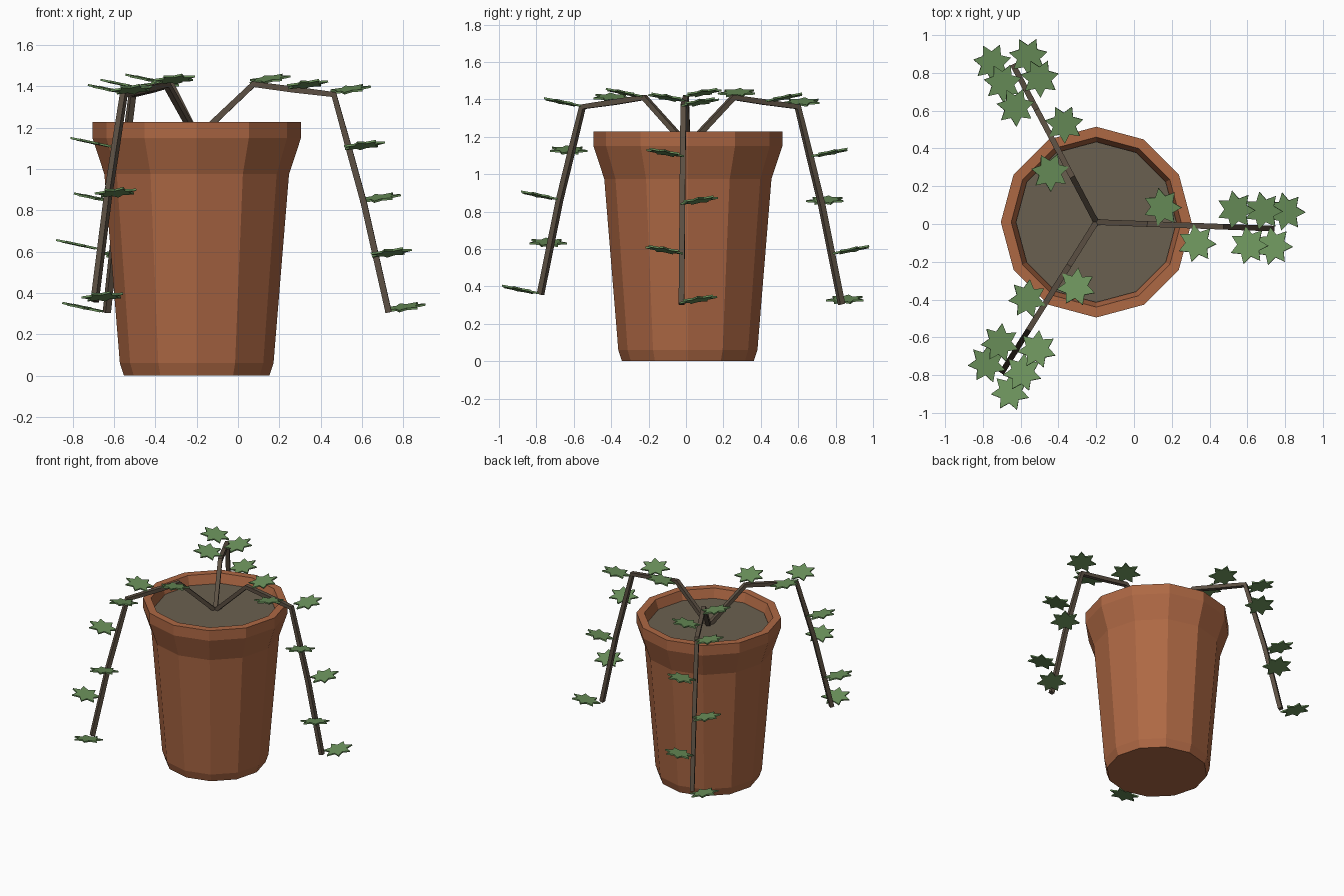
import bpy, bmesh, math
from mathutils import Vector, Matrix

if "Cube" in bpy.data.objects:
    bpy.data.objects.remove(bpy.data.objects["Cube"])

CENTRE = Vector((-0.2, 0.01, 0))


def srgb(r, g, b):
    return tuple(((c / 255 + 0.055) / 1.055) ** 2.4 for c in (r, g, b)) + (1,)


def material(name, *rgb):
    m = bpy.data.materials.new(name)
    m.diffuse_color = srgb(*rgb)
    m.use_nodes = True
    m.node_tree.nodes["Principled BSDF"].inputs["Base Color"].default_value = m.diffuse_color
    return m


terracotta = material("terracotta", 174, 104, 68)
soil_brown = material("soil brown", 106, 96, 80)
stem_brown = material("stem brown", 92, 80, 67)
leaf_green = material("leaf green", 108, 147, 92)


def finish(name, bm, mat):
    bmesh.ops.recalc_face_normals(bm, faces=bm.faces[:])
    me = bpy.data.meshes.new(name)
    bm.to_mesh(me)
    bm.free()
    me.materials.append(mat)
    ob = bpy.data.objects.new(name, me)
    bpy.context.collection.objects.link(ob)
    return ob


def skin(bm, rings):
    """Bridge successive rings and cap both ends."""
    n = len(rings[0])
    vs = [[bm.verts.new(p) for p in ring] for ring in rings]
    for a, b in zip(vs, vs[1:]):
        for i in range(n):
            j = (i + 1) % n
            bm.faces.new((a[i], a[j], b[j], b[i]))
    bm.faces.new(vs[0][::-1])
    bm.faces.new(vs[-1])


def ring(r, z, n=12):
    return [CENTRE + Vector((r * math.cos(math.tau * i / n),
                             r * math.sin(math.tau * i / n), z)) for i in range(n)]


# Pot: twelve-sided lathe with a flared rim and hollow top
bm = bmesh.new()
skin(bm, [ring(r, z) for r, z in
          [(.352, 0), (.372, .06), (.447, .975), (.505, 1.15), (.505, 1.228),
           (.45, 1.228), (.42, 1.13)]])
finish("pot", bm, terracotta)

# Soil
bm = bmesh.new()
skin(bm, [ring(.425, 1.135), ring(.425, 1.16)])
finish("soil", bm, soil_brown)


def add_leaf(bm, base, angle):
    """Seven-pointed star, tilted up away from the stem."""
    m = (Matrix.Translation(base) @ Matrix.Rotation(angle, 4, 'Z')
         @ Matrix.Rotation(math.radians(-12), 4, 'Y') @ Matrix.Translation((.12, 0, 0)))
    rings = []
    for z in (-.005, .005):
        pts = []
        for i in range(14):
            r = .104 if i % 2 == 0 else .062
            a = math.tau * i / 14
            pts.append(m @ Vector((r * math.cos(a), r * math.sin(a), z)))
        rings.append(pts)
    skin(bm, rings)


def add_stem(bm, pts, radius):
    """Four-sided tube along a path lying in a vertical plane."""
    out = pts[-1] - pts[0]
    side = Vector((-out.y, out.x, 0)).normalized()
    rings = []
    for i, p in enumerate(pts):
        d1 = (p - pts[max(i - 1, 0)]).normalized()
        d2 = (pts[min(i + 1, len(pts) - 1)] - p).normalized()
        up = side.cross((d1 + d2).normalized())
        rings.append([p + radius * (math.cos(a) * side + math.sin(a) * up)
                      for a in (math.pi / 4 + k * math.pi / 2 for k in range(4))])
    skin(bm, rings)


# Three trailing stems, each with seven leaves on alternating sides
REACH = (0, .275, .465, .665, .74, .81, .87, .93)
HEIGHT = (1.15, 1.41, 1.385, 1.36, 1.09, .835, .57, .305)
for s, droop in enumerate((1, 1, .95)):
    heading = math.radians(-2.1 + 120 * s)
    pts = []
    for i, (r, z) in enumerate(zip(REACH, HEIGHT)):
        if i > 3:
            z = HEIGHT[3] - (HEIGHT[3] - z) * droop
        pts.append(CENTRE + Vector((r * math.cos(heading), r * math.sin(heading), z)))
    bm = bmesh.new()
    add_stem(bm, pts, .021)
    finish(f"stem_{s + 1}", bm, stem_brown)
    bm = bmesh.new()
    for i, p in enumerate(pts[1:]):
        add_leaf(bm, p, heading + math.radians(52) * (1 if i % 2 == 0 else -1))
    finish(f"leaves_{s + 1}", bm, leaf_green)
